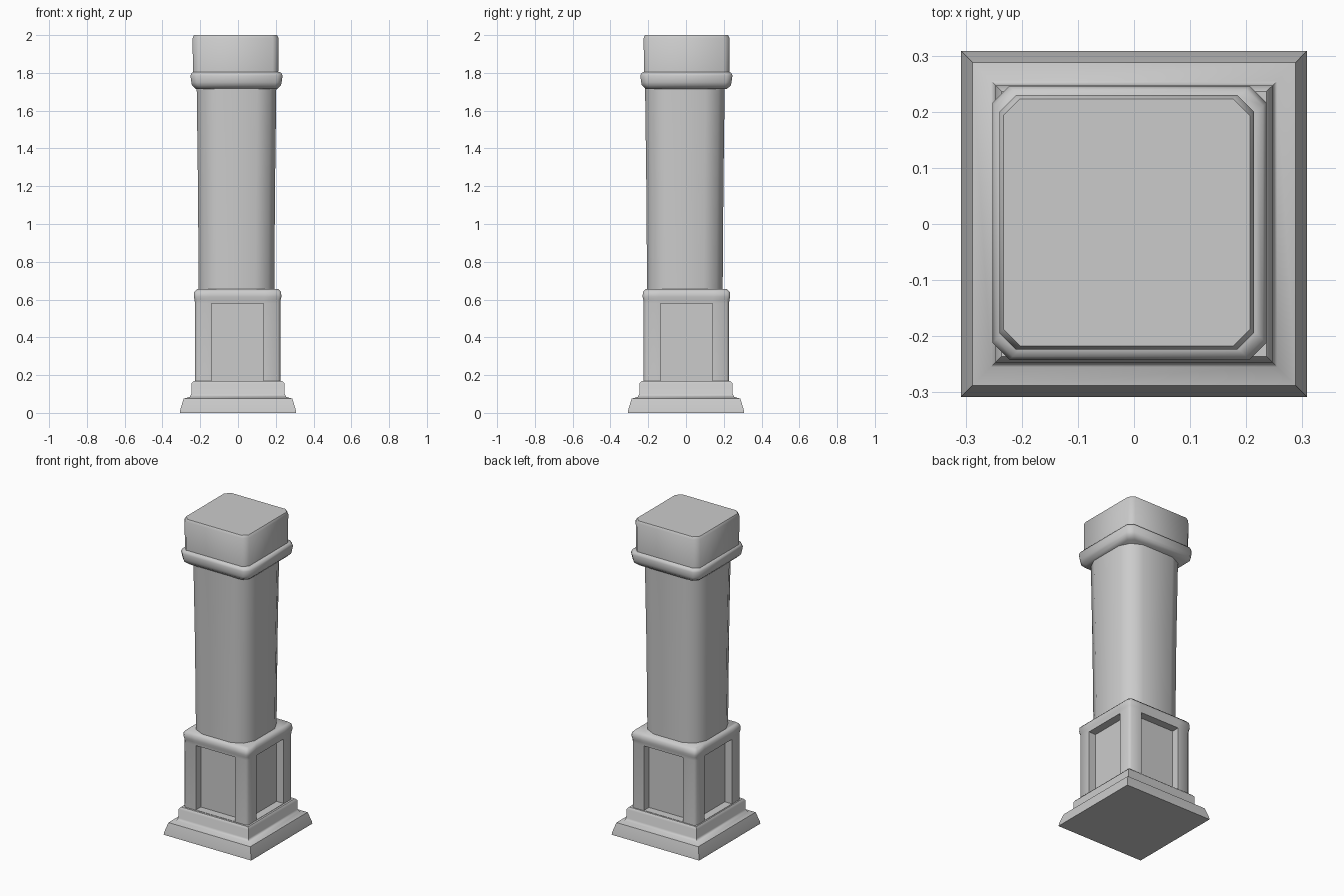
import bpy, bmesh
from mathutils import Vector, Matrix

if "Cube" in bpy.data.objects:
    bpy.data.objects.remove(bpy.data.objects["Cube"])


def section(half, corner):
    """Four-sided outline: 'corner' lists the points of one corner as insets from the half width."""
    pts = [Vector((half - a, half - b, 0)) for a, b in corner]
    ring = []
    for k in range(4):
        rot = Matrix.Rotation(k * 1.5707963, 3, 'Z')
        ring += [rot @ p for p in pts]
    return ring


def loft(name, profile, corner, offset=(0, 0), edit=None, angle=0.85):
    """Stack outlines along a (half width, height) profile and skin them."""
    bm = bmesh.new()
    rings = []
    for half, z in profile:
        rings.append([bm.verts.new((p.x + offset[0], p.y + offset[1], z))
                      for p in section(half, corner)])
    for low, high in zip(rings, rings[1:]):
        n = len(low)
        for i in range(n):
            j = (i + 1) % n
            bm.faces.new((low[i], low[j], high[j], high[i]))
    bm.faces.new(rings[0][::-1])
    bm.faces.new(rings[-1])
    if edit:
        edit(bm)
    bmesh.ops.recalc_face_normals(bm, faces=bm.faces)
    mesh = bpy.data.meshes.new(name)
    bm.to_mesh(mesh)
    bm.free()
    obj = bpy.data.objects.new(name, mesh)
    bpy.context.collection.objects.link(obj)
    bpy.ops.object.select_all(action='DESELECT')
    obj.select_set(True)
    bpy.context.view_layer.objects.active = obj
    bpy.ops.object.shade_smooth_by_angle(angle=angle)
    return obj


def sink_panels(bm, depth=0.05):
    """Push the central panel of each side inwards."""
    bm.normal_update()
    panels = [f for f in bm.faces
              if 0.3 < f.calc_center_median().z < 0.45
              and max(abs(f.normal.x), abs(f.normal.y)) > 0.99
              and f.calc_area() > 0.09]
    for f in panels:
        move = -f.normal.copy() * depth
        new = bmesh.ops.extrude_discrete_faces(bm, faces=[f])["faces"]
        bmesh.ops.translate(bm, verts=new[0].verts, vec=move)


SHARP = [(0, 0)]
CUT = [(0, 0.03), (0.03, 0)]
ROUND = [(0, 0.10), (0.033, 0.033), (0.10, 0)]
FRAME = [(0, 0.088), (0, 0.014), (0.014, 0), (0.088, 0)]

# Stepped foot
loft("foot", [(0.308, 0), (0.306, 0.015), (0.288, 0.075), (0.255, 0.085),
              (0.247, 0.1), (0.247, 0.155), (0.236, 0.168)], SHARP)

# Pedestal with a sunken panel on each side and a soft upper rim
loft("pedestal", [(0.226, 0.15), (0.226, 0.17), (0.226, 0.58), (0.228, 0.60),
                  (0.232, 0.615), (0.230, 0.64), (0.215, 0.655)],
     FRAME, (-0.002, 0.002), sink_panels)

# Rounded-corner shaft, slightly wider at the top
loft("shaft", [(0.200, 0.64), (0.204, 1.2), (0.211, 1.75)], ROUND, (-0.008, -0.006))

# Collar moulding under the cap
loft("collar", [(0.215, 1.715), (0.236, 1.735), (0.239, 1.75), (0.244, 1.785),
                (0.238, 1.80), (0.226, 1.805)], CUT, (-0.008, 0.002))

# Cap block
loft("cap", [(0.226, 1.79), (0.227, 1.985), (0.220, 2.0)], CUT, (-0.013, 0.003))
